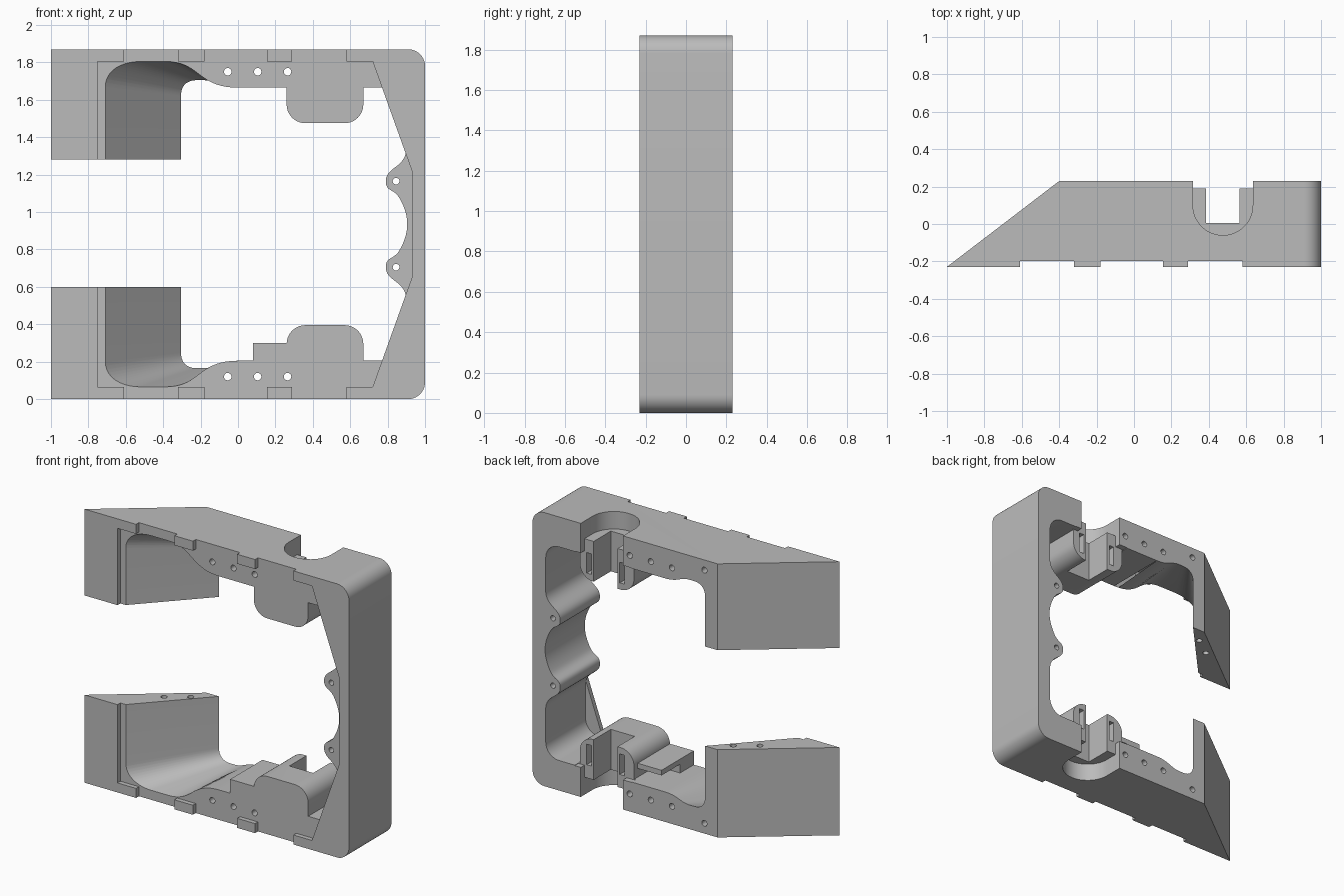
import bpy, bmesh, math
from mathutils import Vector

cube = bpy.data.objects.get("Cube")
if cube:
    bpy.data.objects.remove(cube, do_unlink=True)

HEIGHT = 1.87
BACK, FRONT, FLOOR = 0.23, -0.23, -0.199

grey = bpy.data.materials.new("plain_grey")
grey.use_nodes = True
grey.diffuse_color = (0.5, 0.5, 0.5, 1)
grey.node_tree.nodes["Principled BSDF"].inputs["Base Color"].default_value = (0.5, 0.5, 0.5, 1)


def loft(name, sections):
    """Closed solid through rings that have equal point counts."""
    bm = bmesh.new()
    rings = [[bm.verts.new(p) for p in ring] for ring in sections]
    for a, b in zip(rings, rings[1:]):
        for i in range(len(a)):
            j = (i + 1) % len(a)
            bm.faces.new((a[i], a[j], b[j], b[i]))
    bm.faces.new(rings[0])
    bm.faces.new(rings[-1][::-1])
    bmesh.ops.recalc_face_normals(bm, faces=bm.faces)
    mesh = bpy.data.meshes.new(name)
    bm.to_mesh(mesh)
    bm.free()
    mesh.materials.append(grey)
    obj = bpy.data.objects.new(name, mesh)
    bpy.context.collection.objects.link(obj)
    return obj


def ring_y(pts, y):
    return [(x, y, z) for x, z in pts]


def prism_y(name, pts, y0, y1):
    return loft(name, [ring_y(pts, y0), ring_y(pts, y1)])


def prism_z(name, pts, z0, z1):
    return loft(name, [[(x, y, z) for x, y in pts] for z in (z0, z1)])


def box(name, x0, x1, y0, y1, z0, z1):
    return prism_y(name, [(x0, z0), (x1, z0), (x1, z1), (x0, z1)], y0, y1)


def circle(cx, cy, r, start=0, sweep=360, n=20):
    count = n if sweep == 360 else n + 1
    angles = [math.radians(start + sweep * i / n) for i in range(count)]
    return [(cx + r * math.cos(a), cy + r * math.sin(a)) for a in angles]


def bezier(a, b, c, d, n=12):
    a, b, c, d = map(Vector, (a, b, c, d))
    ts = [i / n for i in range(n + 1)]
    return [tuple(a*(1-t)**3 + b*3*t*(1-t)**2 + c*3*t*t*(1-t) + d*t**3) for t in ts]


def flip(pts):
    return [(x, HEIGHT - z) for x, z in pts]


def combine(target, tool, operation="DIFFERENCE"):
    tool.hide_render = True
    mod = target.modifiers.new("combine", "BOOLEAN")
    mod.operation, mod.solver, mod.object = operation, "EXACT", tool
    bpy.ops.object.select_all(action="DESELECT")
    bpy.context.view_layer.objects.active = target
    target.select_set(True)
    bpy.ops.object.modifier_apply(modifier=mod.name)
    bpy.data.objects.remove(tool, do_unlink=True)


# Outer frame, rounded on the closed side
corner = circle(0.91, HEIGHT - 0.09, 0.09, 0, 90, 10)
outline = [(-1, 0)] + flip(corner)[::-1] + corner + [(-1, HEIGHT)]
frame = prism_y("clamp_frame", outline, FRONT, BACK)

# Slanted back of the open side
combine(frame, prism_z("slant", [(-1.132, -0.33), (-0.308, 0.3), (-1.4, 0.3)], -0.1, 2))

# Shallow front pocket with edge notches
half = [(-0.75, 1.805), (0.72, 1.805), (0.93, 1.22)]
combine(frame, prism_y("pocket", half + flip(half)[::-1], -0.3, FLOOR))
for x0, x1 in ((-0.61, -0.32), (-0.18, 0.155), (0.29, 0.58)):
    for z0, z1 in ((-0.1, 0.1), (1.77, 1.97)):
        combine(frame, box("notch", x0, x1, -0.3, FLOOR, z0, z1))

# Jaw walls taper from a wide front mouth to a narrower back mouth
front_jaw = (bezier((-0.71, 1.67), (-0.71, 1.76), (-0.62, 1.805), (-0.52, 1.805))
             + bezier((-0.39, 1.805), (-0.2, 1.805), (-0.22, 1.665), (0, 1.665), 18))
back_jaw = (bezier((-0.305, 1.62), (-0.305, 1.675), (-0.275, 1.705), (-0.22, 1.705))
            + bezier((-0.18, 1.705), (-0.11, 1.70), (-0.1, 1.665), (0, 1.665), 18))

# Mount block outline, inner corner and scalloped side wall
side = ([(0.26, 1.665)] + circle(0.36, 1.575, 0.1, 180, 90, 10)
        + circle(0.57, 1.575, 0.1, 270, 90, 10) + [(0.67, 1.665)]
        + circle(0.80, 1.565, 0.1, 90, -90, 10)
        + bezier((0.90, 1.33), (0.89, 1.235), (0.79, 1.24), (0.79, 1.165))
        + bezier((0.79, 1.165), (0.79, 1.11), (0.83, 1.125), (0.86, 1.08))[1:]
        + bezier((0.86, 1.08), (0.89, 1.03), (0.905, 0.98), (0.905, 0.935))[1:-1])


def mouth(jaw):
    top = jaw + side
    return top + flip(top)[::-1]


combine(frame, loft("opening", [ring_y(mouth(front_jaw), -0.2),
                                ring_y(mouth(back_jaw), BACK),
                                ring_y(mouth(back_jaw), 0.3)]))
combine(frame, box("jaw_gap", -1.3, 0.1, -0.4, 0.4, 0.6, 1.28))

# Ledge beside the lower mount block
combine(frame, box("ledge", 0.08, 0.3, FLOOR, -0.05, 0.18, 0.3), "UNION")
combine(frame, box("ledge_lip", 0.08, 0.3, FLOOR, 0.15, 0.265, 0.3), "UNION")


def cut_box(x0, x1, y0, y1, z0, z1, top):
    if not top:
        z0, z1 = HEIGHT - z1, HEIGHT - z0
    combine(frame, box("cutter", x0, x1, y0, y1, z0, z1))


# Mount pockets, slots and holes, repeated at top and bottom
for top in (True, False):
    arch = [(0.635, 0.3)] + circle(0.475, 0.1, 0.16, 0, -180, 24) + [(0.315, 0.3)]
    z0, z1 = (1.75, 2.0) if top else (-0.13, 0.12)
    combine(frame, prism_z("arch_recess", arch, z0, z1))
    cut_box(0.25, 0.68, 0.19, 0.3, 1.4, 1.668, top)
    cut_box(0.315, 0.635, 0.19, 0.3, 1.6, 1.9, top)
    cut_box(0.385, 0.565, 0.005, 0.3, 1.4, 1.9, top)
    for x in (0.35, 0.60):
        cut_box(x - 0.018, x + 0.018, 0.1, 0.3, 1.52, 1.66, top)
    holes = [(-0.055, 1.75, 0.02, -0.3), (0.105, 1.75, 0.02, -0.3),
             (0.265, 1.75, 0.02, -0.3), (0.845, 1.165, 0.018, -0.3),
             (-0.3, 1.80, 0.02, 0.12)]
    for x, z, r, y0 in holes:
        zc = z if top else HEIGHT - z
        combine(frame, prism_y("hole", circle(x, zc, r), y0, 0.3))
    # Pin holes in the jaw ends
    z0, z1 = (1.2, 1.4) if top else (0.48, 0.68)
    for x, y in ((-0.58, 0.03), (-0.445, 0.125)):
        combine(frame, prism_z("pin_hole", circle(x, y, 0.02), z0, z1))

frame.hide_render = False
frame.select_set(True)
bpy.context.view_layer.objects.active = frame
bpy.ops.object.shade_smooth_by_angle(angle=math.radians(30))
